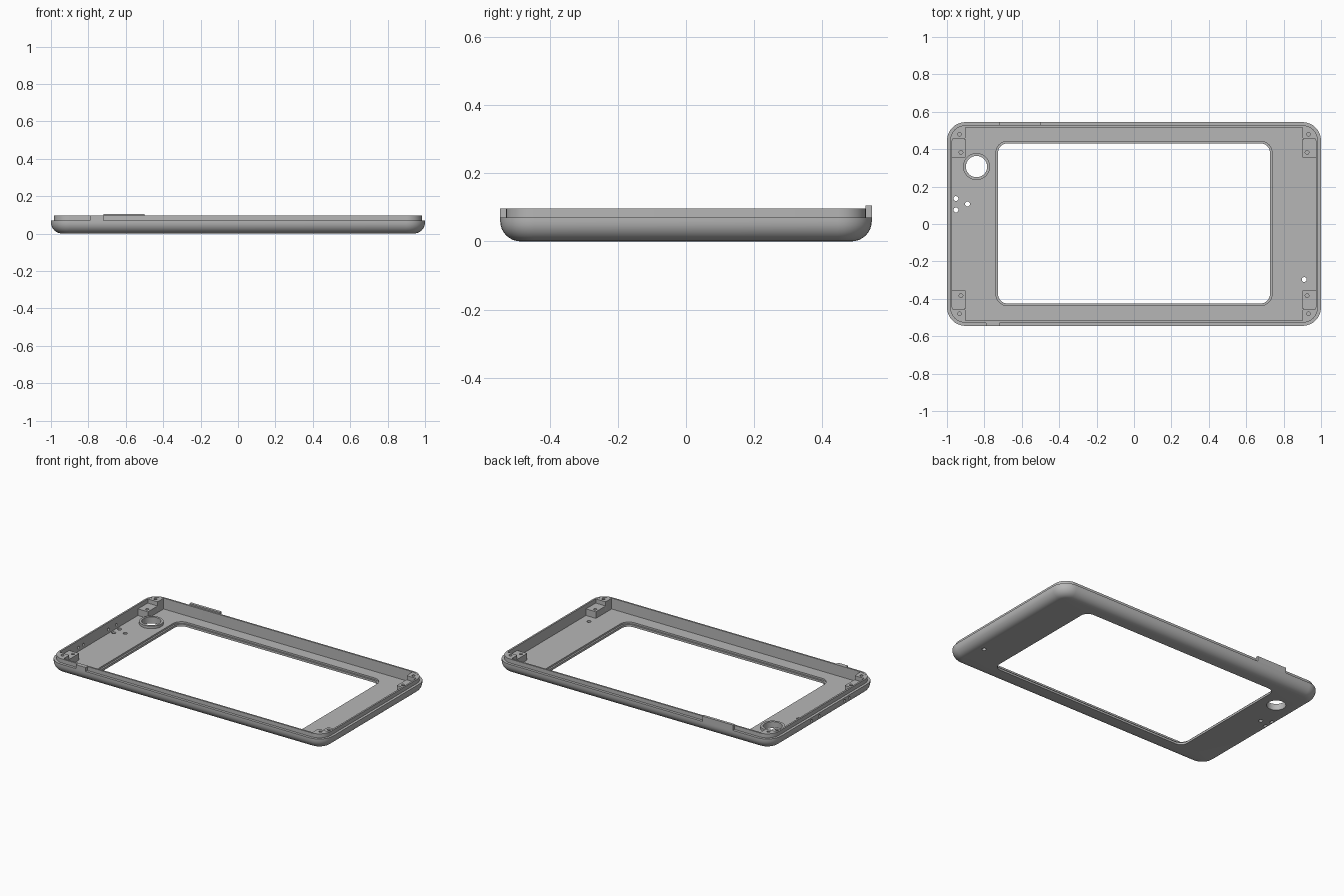
import bpy, bmesh, math
from mathutils import Matrix

cube = bpy.data.objects.get("Cube")
if cube:
    bpy.data.objects.remove(cube, do_unlink=True)

grey = bpy.data.materials.new("plain grey")
grey.use_nodes = True
COLOUR = (0.47, 0.47, 0.47, 1)
grey.diffuse_color = COLOUR
grey.node_tree.nodes["Principled BSDF"].inputs["Base Color"].default_value = COLOUR

HX, HY = 1.0, 0.545          # half sizes of the case
LEDGE, TOP, FLOOR = 0.07, 0.096, 0.025


def make(name, bm):
    bmesh.ops.recalc_face_normals(bm, faces=bm.faces)
    mesh = bpy.data.meshes.new(name)
    bm.to_mesh(mesh)
    bm.free()
    mesh.materials.append(grey)
    ob = bpy.data.objects.new(name, mesh)
    bpy.context.collection.objects.link(ob)
    return ob


def rounded(hx, hy, r, cy=0, steps=8):
    """Rounded rectangle outline, counter-clockwise."""
    pts = []
    for k, (sx, sy) in enumerate([(1, 1), (-1, 1), (-1, -1), (1, -1)]):
        for i in range(steps + 1):
            a = math.pi / 2 * (k + i / steps)
            pts.append((sx * (hx - r) + r * math.cos(a),
                        cy + sy * (hy - r) + r * math.sin(a)))
    return pts


def loft(name, sections):
    """Closed ring of skin through (outline, z) sections."""
    bm = bmesh.new()
    loops = [[bm.verts.new((x, y, z)) for x, y in pts] for pts, z in sections]
    for a, b in zip(loops, loops[1:] + loops[:1]):
        n = len(a)
        for i in range(n):
            j = (i + 1) % n
            bm.faces.new((a[i], a[j], b[j], b[i]))
    return make(name, bm)


def prism(name, pts, z0, z1):
    bm = bmesh.new()
    low = [bm.verts.new((x, y, z0)) for x, y in pts]
    high = [bm.verts.new((x, y, z1)) for x, y in pts]
    bm.faces.new(low)
    bm.faces.new(high)
    for i in range(len(pts)):
        j = (i + 1) % len(pts)
        bm.faces.new((low[i], low[j], high[j], high[i]))
    return make(name, bm)


def box(name, x0, x1, y0, y1, z0, z1):
    return prism(name, [(x0, y0), (x1, y0), (x1, y1), (x0, y1)], z0, z1)


def drill(ob, holes):
    """Cut (x, y, z, radius, depth, axis) cylinders out of an object."""
    bm = bmesh.new()
    for x, y, z, r, depth, axis in holes:
        turn = Matrix.Rotation(math.pi / 2, 4, 'Y') if axis == 'X' else Matrix()
        bmesh.ops.create_cone(bm, cap_ends=True, segments=32, radius1=r, radius2=r,
                              depth=depth, matrix=Matrix.Translation((x, y, z)) @ turn)
    cutter = make("cutter", bm)
    cutter.hide_render = True
    mod = ob.modifiers.new("holes", 'BOOLEAN')
    mod.operation, mod.solver, mod.object = 'DIFFERENCE', 'EXACT', cutter
    graph = bpy.context.evaluated_depsgraph_get()
    mesh = bpy.data.meshes.new_from_object(ob.evaluated_get(graph))
    ob.modifiers.clear()
    ob.data = mesh
    bpy.data.objects.remove(cutter, do_unlink=True)


def outline(inset):
    return rounded(HX - inset, HY - inset, 0.1 - inset)


def window(grow):
    return rounded(0.727 + grow, 0.428 + grow, 0.05 + grow, 0.003)


# Bezel shell: rounded lower edge, ledge, thin lip, inner wall, floor and window
FILLET = 0.06
sections = [(window(0), 0)]
for i in range(9):
    a = math.pi / 2 * i / 8
    sections.append((outline(FILLET * (1 - math.sin(a))), FILLET * (1 - math.cos(a))))
sections += [(outline(0), LEDGE), (outline(0.017), LEDGE), (outline(0.017), TOP),
             (outline(0.028), TOP), (outline(0.028), FLOOR),
             (window(0.011), FLOOR), (window(0.011), 0.014), (window(0), 0.014)]
shell = loft("bezel_shell", sections)

# Camera, vent, microphone and side button holes
CAM = (-0.842, 0.307)
holes = [(*CAM, 0, 0.057, 0.2, 'Z')]
for x, y in [(-0.952, 0.136), (-0.952, 0.075), (-0.89, 0.107), (0.91, -0.297)]:
    holes.append((x, y, 0, 0.013, 0.1, 'Z'))
for y in (-0.26, -0.21, 0.05, 0.13):
    holes.append((-0.99, y, 0.05, 0.009, 0.08, 'X'))
drill(shell, holes)


# Raised collar around the camera hole
def circle(r):
    return [(CAM[0] + r * math.cos(math.tau * i / 48),
             CAM[1] + r * math.sin(math.tau * i / 48)) for i in range(48)]


loft("camera_collar", [(circle(0.057), 0.02), (circle(0.072), 0.02),
                       (circle(0.072), 0.042), (circle(0.057), 0.042)])

# Stepped screw posts in the four corners
for sx, side in ((-1, "right"), (1, "left")):
    for sy, end in ((-1, "front"), (1, "back")):
        arc = [(0.9 + 0.075 * math.cos(math.pi / 2 * i / 8),
                0.445 + 0.075 * math.sin(math.pi / 2 * i / 8)) for i in range(9)]
        # tall block with a small rounded inner corner
        inner = [(0.9, 0.52), (0.9, 0.465), (0.903, 0.458), (0.91, 0.455), (0.975, 0.455)]
        tall = [(sx * x, sy * y) for x, y in inner + arc[2:-1]]
        post = prism(f"{end}_{side}_tall_post", tall, 0.02, TOP - 0.001)
        drill(post, [(sx * 0.933, sy * 0.48, TOP, 0.01, 0.08, 'Z')])
        xs = sorted((sx * 0.9, sx * 0.975))
        ys = sorted((sy * 0.355, sy * 0.455))
        step = box(f"{end}_{side}_low_post", *xs, *ys, 0.02, 0.068)
        drill(step, [(sx * 0.925, sy * 0.383, 0.068, 0.01, 0.06, 'Z')])

# Tabs on the ledge
box("back_tab", -0.72, -0.5, HY - 0.018, HY, LEDGE - 0.005, 0.105)
box("front_tab", -0.79, -0.72, -HY, -HY + 0.018, LEDGE - 0.005, TOP)

# Smooth rounded areas while keeping crisp edges
for ob in bpy.context.collection.objects:
    if ob.type == 'MESH' and grey.name in ob.data.materials:
        ob.data.shade_smooth()
        ob.data.set_sharp_from_angle(angle=math.radians(30))
